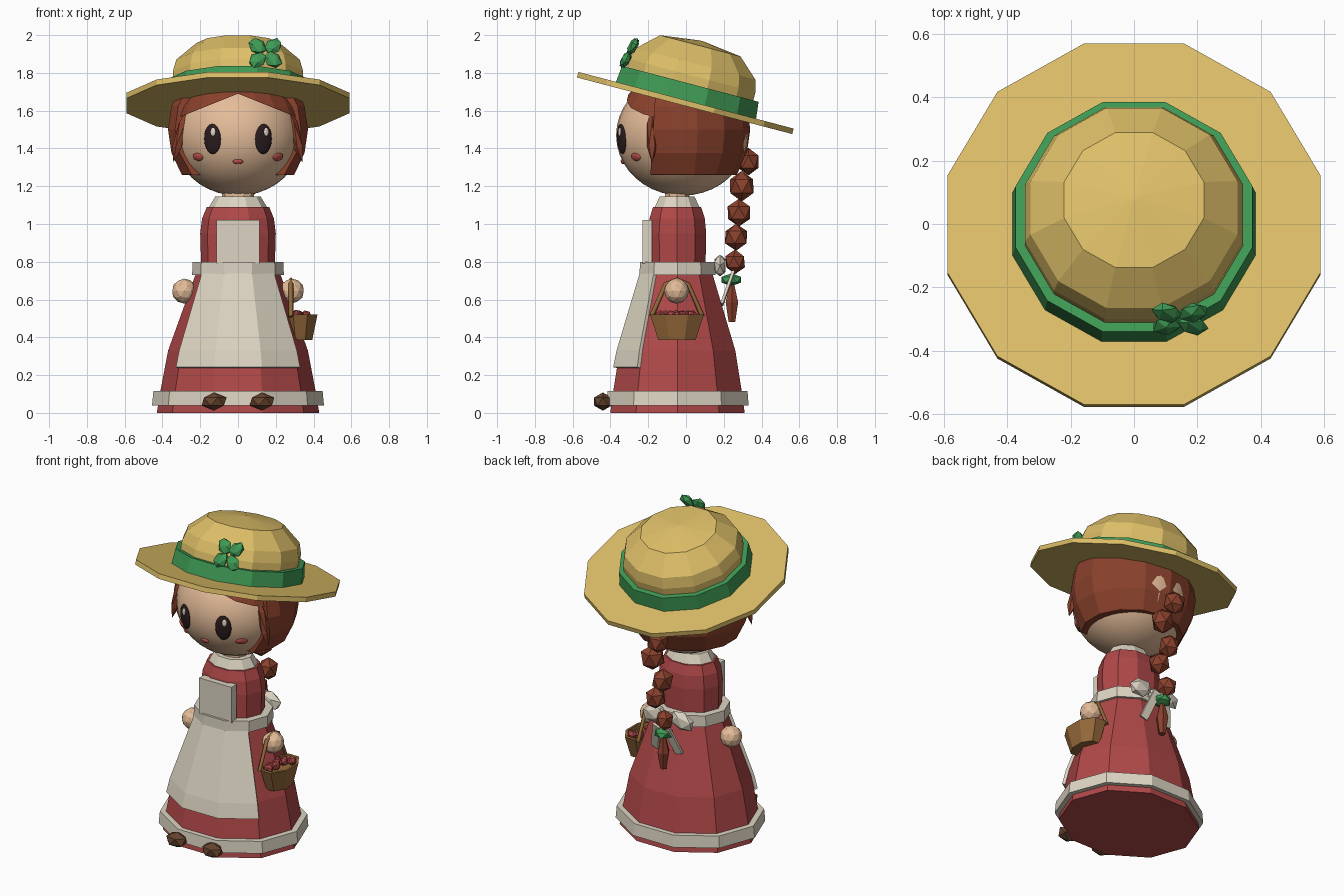
import bpy, bmesh, random
from math import pi, sin, cos, sqrt, radians
from mathutils import Vector, Matrix, Euler

random.seed(4)
if "Cube" in bpy.data.objects:
    bpy.data.objects.remove(bpy.data.objects["Cube"])


def material(name, code):
    srgb = [int(code[i:i + 2], 16) / 255 for i in range(0, 6, 2)]
    rgba = [((c + 0.055) / 1.055) ** 2.4 for c in srgb] + [1]
    m = bpy.data.materials.new(name)
    m.use_nodes = True
    m.diffuse_color = rgba
    m.node_tree.nodes["Principled BSDF"].inputs["Base Color"].default_value = rgba
    return m


STRAW = material("straw", "DEBF68")
GREEN = material("green", "3F9A55")
HAIR = material("auburn hair", "8A412C")
SKIN = material("skin", "E4BC99")
RED = material("dress red", "B04848")
CREAM = material("cream", "DDD5C3")
SHOE = material("shoe brown", "65432E")
WICKER = material("wicker", "94693A")
DARK = material("eye dark", "2A1C1E")
ROSE = material("rose", "B8504A")


def finish(name, bm, mat, matrix=None, smooth=False):
    bmesh.ops.recalc_face_normals(bm, faces=bm.faces)
    if matrix:
        bm.transform(matrix)
    me = bpy.data.meshes.new(name)
    bm.to_mesh(me)
    bm.free()
    me.materials.append(mat)
    for p in me.polygons:
        p.use_smooth = smooth
    ob = bpy.data.objects.new(name, me)
    bpy.context.collection.objects.link(ob)
    return ob


def place(loc, rot=(0, 0, 0), scale=(1, 1, 1)):
    return Matrix.LocRotScale(Vector(loc), Euler(rot), Vector(scale))


def lathe(name, profile, sides, mat, matrix, start=0.0, count=None):
    """Rings of (radius, height); count limits it to an open fan of columns."""
    bm = bmesh.new()
    n = sides if count is None else count
    rings = []
    for r, z in profile:
        angles = [start + 2 * pi * i / sides for i in range(n)]
        rings.append([bm.verts.new((r * cos(a), r * sin(a), z)) for a in angles])
    for low, high in zip(rings, rings[1:]):
        for i in range(n if count is None else n - 1):
            j = (i + 1) % n
            bm.faces.new((low[i], low[j], high[j], high[i]))
    if count is None:
        bm.faces.new(rings[0])
        bm.faces.new(rings[-1])
    return finish(name, bm, mat, matrix)


def gem(name, mat, loc, scale, rot=(0, 0, 0), level=1):
    bm = bmesh.new()
    bmesh.ops.create_icosphere(bm, subdivisions=level, radius=1)
    return finish(name, bm, mat, place(loc, rot, scale))


def box(name, mat, loc, size, rot=(0, 0, 0)):
    bm = bmesh.new()
    bmesh.ops.create_cube(bm, size=1)
    return finish(name, bm, mat, place(loc, rot, size))


def ball(name, mat, matrix, segments=32, rings=20, smooth=True, cuts=()):
    """Sphere with optional planes (point, normal); the normal side is kept."""
    bm = bmesh.new()
    bmesh.ops.create_uvsphere(bm, u_segments=segments, v_segments=rings, radius=1)
    bm.transform(matrix)
    for point, normal in cuts:
        bmesh.ops.bisect_plane(bm, geom=bm.verts[:] + bm.edges[:] + bm.faces[:],
                               plane_co=point, plane_no=normal, clear_inner=True)
        rim = [e for e in bm.edges if e.is_boundary]
        bmesh.ops.holes_fill(bm, edges=rim, sides=0)
    return finish(name, bm, mat, None, smooth)


# Dress: ten-sided oval lathes
BODY = place((0, -0.045, 0), scale=(1, 0.87, 1))
SLIM = place((0, -0.047, 0), scale=(1, 0.81, 1))
lathe("skirt", [(.43, 0), (.41, .12), (.37, .33), (.215, .76)], 10, RED, BODY)
lathe("hem_trim", [(.455, .04), (.448, .115)], 10, CREAM, BODY)
lathe("waistband", [(.243, .73), (.24, .80)], 10, CREAM, BODY)
lathe("bodice", [(.195, .78), (.2, .95), (.19, 1.03), (.165, 1.09)], 10, RED, SLIM)
lathe("collar", [(.165, 1.07), (.12, 1.145)], 10, CREAM, SLIM)
lathe("neck", [(.085, 1.12), (.085, 1.2)], 10, SKIN, SLIM)

# Apron: the three front columns of the skirt, thickened
apron = lathe("apron", [(.4, .24), (.378, .33), (.226, .75)], 10, CREAM, BODY,
              start=radians(-144), count=4)
thick = apron.modifiers.new("thickness", "SOLIDIFY")
thick.thickness, thick.offset = 0.02, 0
box("apron_bib", CREAM, (0, -.205, .905), (.23, .05, .23))

# Apron bow on the back
for s in (-1, 1):
    gem("bow_loop", CREAM, (s * .1, .18, .78), (.085, .035, .06), (0, s * .3, 0))
    box("bow_tail", CREAM, (s * .06, .22, .66), (.05, .015, .19), (-.33, -s * .3, 0))
gem("bow_knot", CREAM, (0, .18, .77), (.04, .035, .04))

# Hands and shoes
for s in (-1, 1):
    gem("hand", SKIN, (s * .285, -.05, .645), (.066, .066, .066), level=2)
    gem("shoe", SHOE, (s * .127, -.44, .06), (.073, .055, .048))

# Basket with fruit and an arched handle
lathe("basket", [(.068, .385), (.098, .52), (.084, .52), (.08, .49)], 8, WICKER,
      place((.33, -.048, 0), scale=(1, 1.57, 1)), start=pi / 8)
for i in range(7):
    gem("berry", RED, (.33 + random.uniform(-.035, .035), -.135 + .028 * i, .515),
        (.03, .03, .03), (i, i, 0))
arch = bpy.data.curves.new("basket_handle", "CURVE")
arch.dimensions = "3D"
arch.bevel_depth, arch.bevel_resolution = 0.013, 0
arch.use_fill_caps = True
path = arch.splines.new("POLY")
points = [(-.135, .51), (-.06, .68), (0, .705), (.06, .68), (.135, .51)]
path.points.add(len(points) - 1)
for p, (y, z) in zip(path.points, points):
    p.co = (.28, y - .048, z, 1)
arch.materials.append(WICKER)
bpy.context.collection.objects.link(bpy.data.objects.new("basket_handle", arch))

# Head
HEAD, SIZE = Vector((0, -.02, 1.47)), Vector((.345, .35, .32))
ball("head", SKIN, place(HEAD, scale=SIZE))


def face_spot(name, mat, x, z, size, lift=0.0):
    dx, dz = x / SIZE.x, (z - HEAD.z) / SIZE.z
    dy = -sqrt(1 - dx * dx - dz * dz)
    normal = Vector((dx / SIZE.x, dy / SIZE.y, dz / SIZE.z)).normalized()
    spot = Vector((x, HEAD.y + dy * SIZE.y, z)) + normal * lift
    turn = normal.to_track_quat("-Y", "Z")
    ball(name, mat, Matrix.LocRotScale(spot, turn, Vector(size)), 16, 10)


for s in (-1, 1):
    face_spot("eye", DARK, s * .135, 1.45, (.048, .016, .08))
    face_spot("eye_glint", CREAM, s * .135 + .008, 1.487, (.014, .005, .022), .014)
    face_spot("cheek", ROSE, s * .212, 1.355, (.036, .01, .022))
face_spot("mouth", ROSE, 0, 1.33, (.028, .01, .014))

# Hair: back cap, parted bangs and side locks
ball("hair_cap", HAIR, place((0, -.02, 1.5), scale=(.38, .36, .4)), 14, 10, False,
     [((0, 0, 1.26), (0, 0, 1)), ((0, -.18, 1.4), (0, 1, -.06))])
for s in (-1, 1):
    ball("bangs", HAIR, place((0, -.02, 1.47), scale=(.36, .367, .345)), 20, 14, False,
         [((0, 0, 0), (s, 0, 0)), ((0, 0, 1.69), (s * .4, 0, 1))])
    gem("side_lock", HAIR, (s * .305, -.18, 1.47), (.03, .03, .15), (0, -s * .25, 0))

# Braid swaying from side to side
braid = [(.33, 1.33, .07), (.295, 1.2, .077), (.28, 1.06, .07), (.265, .93, .068), (.26, .8, .062)]
for i, (y, z, r) in enumerate(braid):
    gem("braid_link", HAIR, (.03 if i % 2 else -.03, y, z), (r, r * .9, r * 1.05), (0, 0, i * .6))
gem("braid_tie", GREEN, (-.01, .24, .705), (.06, .06, .034))
lathe("braid_tip", [(.02, .48), (.038, .585), (.012, .69)], 6, HAIR, place((-.01, .243, 0)))

# Straw hat, twelve-sided and tipped back
HAT = place((0, 0, 1.655), (-.257, 0, 0))
EDGE = pi / 12
lathe("hat_brim", [(.61, -.03), (.61, 0)], 12, STRAW, HAT, EDGE)
lathe("hat_crown", [(.357, 0), (.357, .135), (.338, .2), (.228, .298), (.01, .325)],
      12, STRAW, HAT, EDGE)
lathe("hat_ribbon", [(.397, 0), (.387, .09)], 12, GREEN, HAT, EDGE)

# Four-leaf clover on the ribbon
CLOVER = place((.145, -.30, 1.905), (-.5, 0, 0))
for k in range(4):
    a = pi / 4 + k * pi / 2
    leaf = gem("clover_leaf", GREEN, (0, 0, 0), (.056, .026, .044))
    leaf.data.transform(CLOVER @ place((.058 * cos(a), 0, .058 * sin(a)), (0, -a, 0)))
